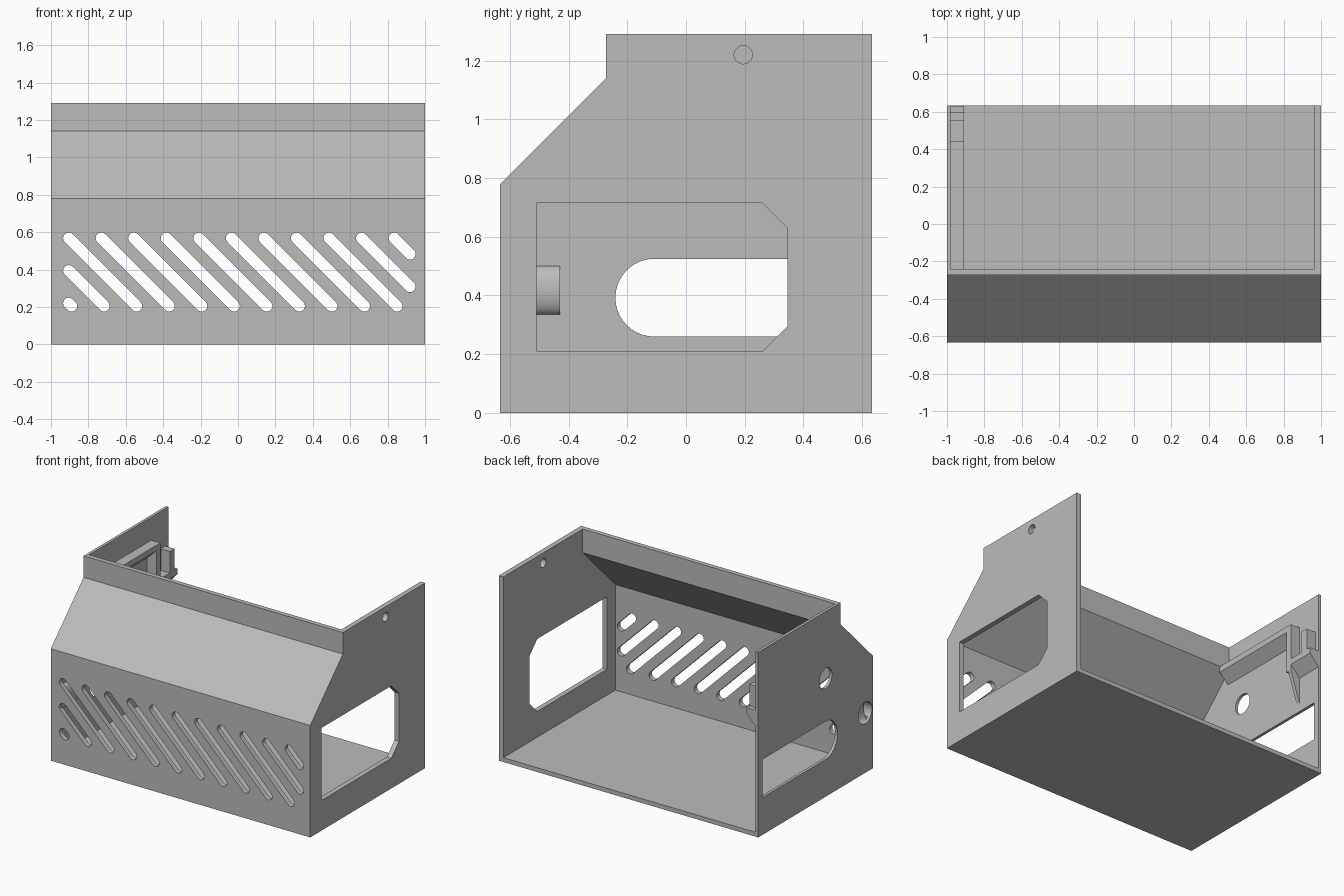
import bpy, bmesh
from math import sin, cos, pi
from mathutils import Vector

cube = bpy.data.objects.get("Cube")
if cube:
    bpy.data.objects.remove(cube, do_unlink=True)

GREY = (0.5, 0.5, 0.5, 1)
mat = bpy.data.materials.new("light_grey_plastic")
mat.use_nodes = True
mat.diffuse_color = GREY
mat.node_tree.nodes["Principled BSDF"].inputs["Base Color"].default_value = GREY


def prism(name, outline, axis, a, b):
    """Extrude a 2D outline along x (outline is y,z) or y (outline is x,z)."""
    bm = bmesh.new()

    def place(p, d):
        return (d, p[0], p[1]) if axis == "x" else (p[0], d, p[1])

    face = bm.faces.new([bm.verts.new(place(p, a)) for p in outline])
    ext = bmesh.ops.extrude_face_region(bm, geom=[face])
    moved = [v for v in ext["geom"] if isinstance(v, bmesh.types.BMVert)]
    step = Vector((b - a, 0, 0)) if axis == "x" else Vector((0, b - a, 0))
    bmesh.ops.translate(bm, verts=moved, vec=step)
    bmesh.ops.recalc_face_normals(bm, faces=bm.faces)
    mesh = bpy.data.meshes.new(name)
    bm.to_mesh(mesh)
    bm.free()
    mesh.materials.append(mat)
    obj = bpy.data.objects.new(name, mesh)
    bpy.context.collection.objects.link(obj)
    return obj


def arc(cx, cz, rx, rz, start, end, steps):
    return [(cx + rx * cos(start + (end - start) * i / steps),
             cz + rz * sin(start + (end - start) * i / steps)) for i in range(steps + 1)]


def circle(cx, cz, r):
    return arc(cx, cz, r, r, 0, 2 * pi, 32)[:-1]


def cut(target, cutter):
    cutter.hide_render = True
    mod = target.modifiers.new("cut", "BOOLEAN")
    mod.operation = "DIFFERENCE"
    mod.solver = "EXACT"
    mod.object = cutter
    bpy.ops.object.select_all(action="DESELECT")
    bpy.context.view_layer.objects.active = target
    target.select_set(True)
    bpy.ops.object.modifier_apply(modifier=mod.name)
    bpy.data.objects.remove(cutter, do_unlink=True)


# Enclosure: sloped-front shell, open at the top and back
outer = [(-.633, 0), (.633, 0), (.633, 1.29), (-.273, 1.29), (-.273, 1.14), (-.633, .78)]
inner = [(-.6, .03), (.8, .03), (.8, 1.5), (-.24, 1.5), (-.24, 1.126), (-.6, .766)]
body = prism("enclosure", outer, "x", -1, 1)
cut(body, prism("cavity", inner, "x", -.98, .965))

# Left panel: large chamfered window and a small screw hole
window = [(-.51, .21), (.26, .21), (.345, .295), (.345, .63), (.26, .715), (-.51, .715)]
cut(body, prism("window_cutter", window, "x", .9, 1.1))
cut(body, prism("screw_cutter", circle(.195, 1.22, .031), "x", .9, 1.1))

# Right panel: round-nosed slot and two round holes
slot = [(.585, .26), (.585, .525)] + arc(-.108, .3925, .1325, .1325, pi / 2, 3 * pi / 2, 20)
cut(body, prism("port_cutter", slot, "x", -1.1, -.93))
for y, z, r in ((-.11, .825, .07), (-.545, .418, .075)):
    cut(body, prism("hole_cutter", circle(y, z, r), "x", -1.1, -.93))

# Front panel: diagonal vent slots clipped to a rectangle
X0, X1, Z0, Z1, R = -.905, .92, .205, .568, .03
for k in range(-2, 11):
    top_x = X0 + .174 * k
    sx = max(top_x, X0)
    ex = min(top_x + Z1 - Z0, X1)
    if ex < sx:
        continue
    sz, ez = Z1 - (sx - top_x), Z1 - (ex - top_x)
    vent = (arc(sx, sz, R, R, pi / 4, 5 * pi / 4, 8)
            + arc(ex, ez, R, R, 5 * pi / 4, 9 * pi / 4, 8))
    cut(body, prism("vent_cutter", vent, "y", -.7, -.56))

# Rounded cover behind the front hole of the right panel
shell = (arc(-.98, .418, .043, .083, -pi / 2, pi / 2, 20)
         + arc(-.98, .418, .035, .075, pi / 2, -pi / 2, 20))
cover = prism("hole_cover", shell, "y", -.605, -.43)
prism("hole_cover_end", arc(-.98, .418, .042, .082, -pi / 2, pi / 2, 20), "y", -.442, -.431)

# Bracket inside the right panel: rail, upright, foot and hook post
W, E = -.985, -.91
prism("bracket_rail", [(W, 1.13), (E, 1.13), (E, 1.09), (W, 1.02)], "y", -.25, .445)
prism("bracket_upright", [(W, .8), (E, .8), (E, 1.13), (W, 1.13)], "y", .4, .445)
prism("bracket_rib", [(W, .565), (W, .85), (E, .85), (E, .8)], "y", .42, .445)
prism("bracket_foot", [(W, .88), (E, .88), (E, .84), (W, .76)], "y", .42, .632)
prism("bracket_post", [(W, .85), (E, .85), (E, 1.03), (W, 1.03)], "y", .55, .6)

# Smooth the curved walls while keeping edges crisp
for obj in (body, cover):
    bpy.ops.object.select_all(action="DESELECT")
    bpy.context.view_layer.objects.active = obj
    obj.select_set(True)
    bpy.ops.object.shade_smooth_by_angle(angle=pi / 6)
